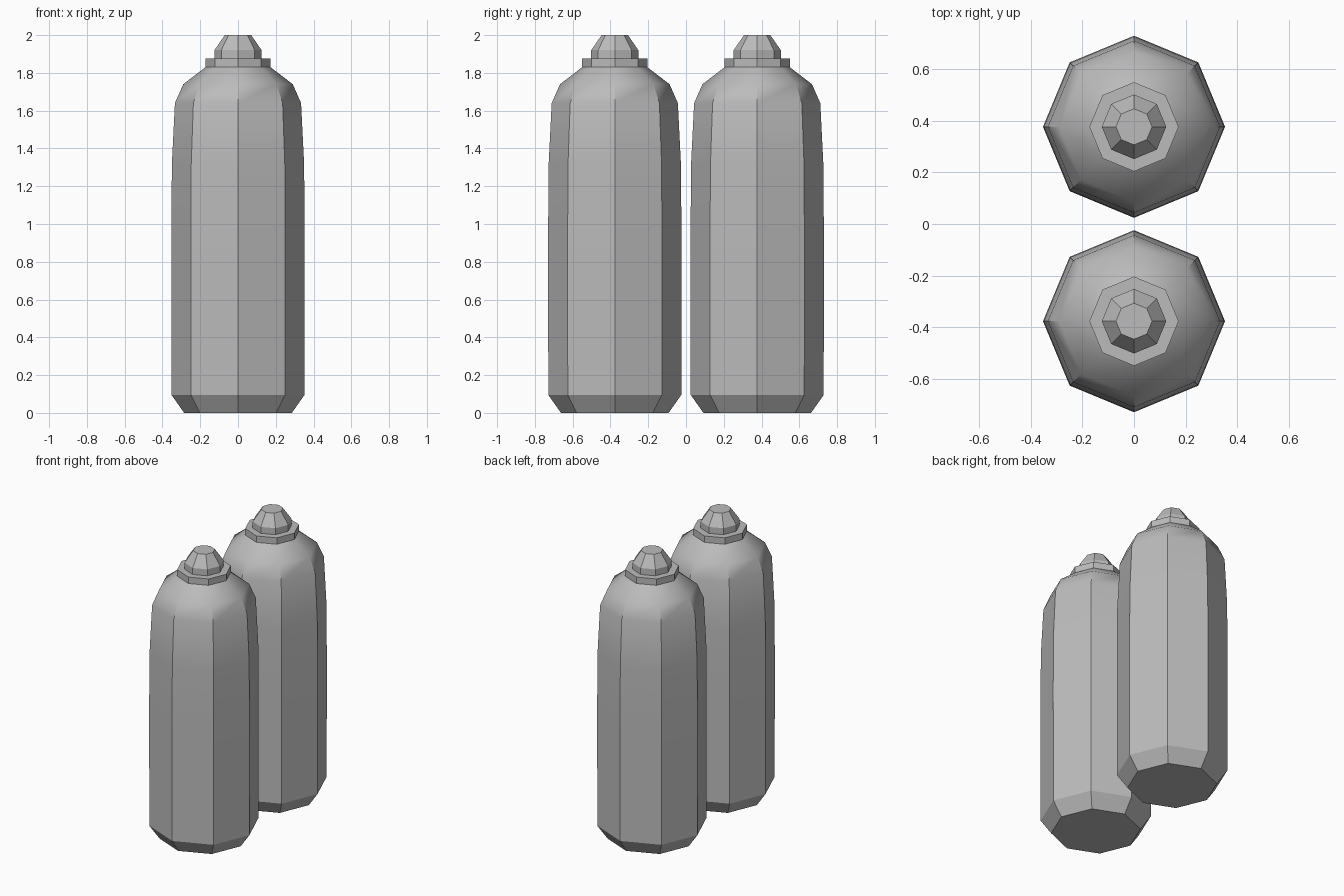
import bpy, bmesh, math

if "Cube" in bpy.data.objects:
    bpy.data.objects.remove(bpy.data.objects["Cube"])

SIDES = 8
grey = bpy.data.materials.new("grey_metal")
grey.diffuse_color = (0.5, 0.5, 0.5, 1)
grey.use_nodes = True
grey.node_tree.nodes["Principled BSDF"].inputs["Base Color"].default_value = grey.diffuse_color


def lathe(name, profile, y):
    """Eight-sided closed solid from (radius, height) pairs, listed bottom to top."""
    bm = bmesh.new()
    rings = []
    for r, z in profile:
        angles = [2 * math.pi * i / SIDES for i in range(SIDES)]
        rings.append([bm.verts.new((r * math.cos(a), r * math.sin(a), z)) for a in angles])
    for low, high in zip(rings, rings[1:]):
        for i in range(SIDES):
            j = (i + 1) % SIDES
            bm.faces.new((low[i], low[j], high[j], high[i]))
    bm.faces.new(rings[0][::-1])
    bm.faces.new(rings[-1])
    mesh = bpy.data.meshes.new(name)
    bm.to_mesh(mesh)
    bm.free()
    mesh.materials.append(grey)
    obj = bpy.data.objects.new(name, mesh)
    obj.location.y = y
    bpy.context.collection.objects.link(obj)
    # Smooth shoulder, crisp vertical edges
    bpy.ops.object.select_all(action='DESELECT')
    obj.select_set(True)
    bpy.context.view_layer.objects.active = obj
    bpy.ops.object.shade_smooth_by_angle(angle=math.radians(31))
    return obj


BODY = [(0.285, 0), (0.352, 0.095), (0.353, 0.95), (0.35, 1.32),
        (0.334, 1.64), (0.29, 1.74), (0.17, 1.832)]
COLLAR = [(0.173, 1.83), (0.173, 1.875)]
NOZZLE = [(0.125, 1.87), (0.125, 1.92), (0.07, 2.0)]

# Two matching canisters, front and back
for side, y in (("front", -0.377), ("back", 0.377)):
    lathe(side + "_canister_body", BODY, y)
    lathe(side + "_collar", COLLAR, y)
    lathe(side + "_nozzle", NOZZLE, y)
